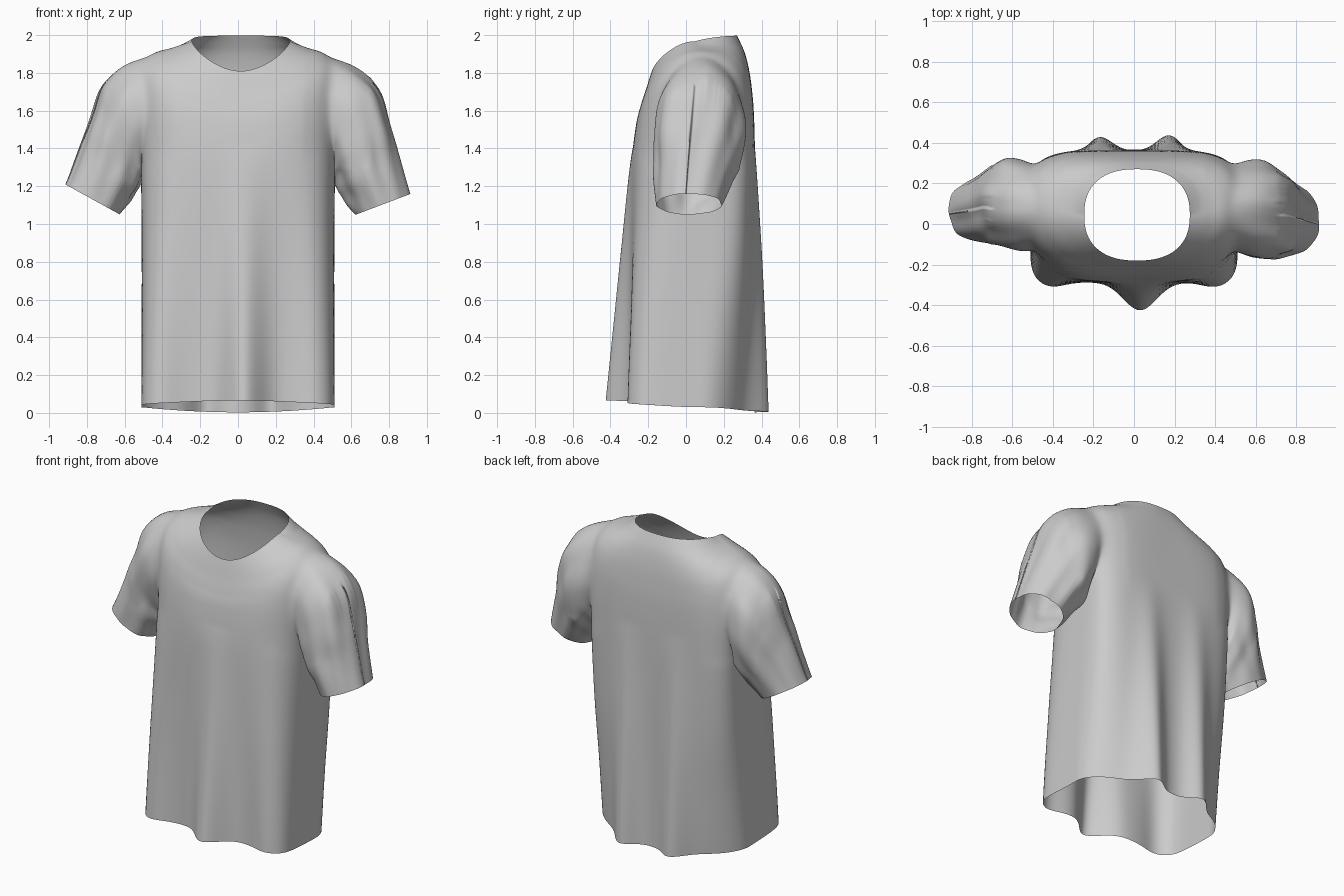
import bpy, bmesh
from math import sin, cos, pi, exp, atan2
from mathutils import Vector

cube = bpy.data.objects.get("Cube")
if cube:
    bpy.data.objects.remove(cube)

fabric = bpy.data.materials.new("light grey fabric")
fabric.use_nodes = True
GREY = (0.6, 0.6, 0.6, 1)
fabric.diffuse_color = GREY
fabric.node_tree.nodes["Principled BSDF"].inputs["Base Color"].default_value = GREY


def spline(points, t):
    """Smooth curve through evenly spaced control points, t in 0..1."""
    f = t * (len(points) - 1)
    i = min(int(f), len(points) - 2)
    f -= i
    p0, p1 = points[max(i - 1, 0)], points[i]
    p2, p3 = points[i + 1], points[min(i + 2, len(points) - 1)]
    return [b + 0.5 * f * (c - a + f * (2 * a - 5 * b + 4 * c - d + f * (3 * (b - c) + d - a)))
            for a, b, c, d in zip(p0, p1, p2, p3)]


def lobe(x, centre, width):
    return exp(-((x - centre) / width) ** 2)


# Torso rings, neck to hem: half width, side z, front y, front z, back y, back z,
# front squareness, back squareness
RINGS = [
    (0.26, 1.967, -0.18, 1.81, 0.27, 1.997, 2.4, 2.4),
    (0.36, 1.932, -0.195, 1.765, 0.31, 1.91, 2.5, 2.6),
    (0.45, 1.905, -0.215, 1.70, 0.335, 1.81, 2.6, 3.0),
    (0.515, 1.84, -0.24, 1.62, 0.35, 1.70, 2.8, 3.5),
    (0.525, 1.66, -0.265, 1.52, 0.36, 1.57, 3.0, 4.2),
    (0.515, 1.35, -0.285, 1.32, 0.365, 1.35, 3.2, 4.5),
    (0.51, 0.9, -0.287, 0.9, 0.365, 0.9, 4.2, 3.7),
    (0.51, 0.45, -0.287, 0.46, 0.362, 0.45, 5.8, 2.6),
    (0.512, 0.03, -0.287, 0.066, 0.36, 0.003, 8, 1.95),
]
COLS, ROWS = 176, 80


def torso_point(t, angle):
    rx, zs, yf, zf, yb, zb, nf, nb = spline(RINGS, t)
    c, s = cos(angle), sin(angle)
    y_end, z_end, n = (yf, zf, nf) if s < 0 else (yb, zb, nb)
    r = (abs(c) ** n + abs(s) ** n) ** (-1 / n)
    mid = 0.045 + 0.035 * min(1, t * 3)
    x = rx * c * r + 0.015 * max(0, 1 - t * 3)
    y = mid + abs(y_end - mid) * s * r
    # the neckline rises quickly behind the shoulders
    rise = s * s if s < 0 or z_end < zs else 1 - (1 - s) ** 2
    z = zs + (z_end - zs) * rise
    # hanging folds that deepen toward the hem
    depth = max(0, (1.42 - z) / 1.4) * min(1, abs(s) * 2)
    if s < 0:
        y -= depth * (0.143 * lobe(x, 0.03, 0.115)
                      + 0.03 * (lobe(x, 0.41, 0.1) + lobe(x, -0.42, 0.1)))
    else:
        y += depth * (0.085 * lobe(x, -0.175, 0.09) + 0.095 * lobe(x, 0.18, 0.09))
    return Vector((x, y, z))


# Torso
bm = bmesh.new()
grid = [[bm.verts.new(torso_point(r / ROWS, 2 * pi * c / COLS)) for c in range(COLS)]
        for r in range(ROWS + 1)]
for upper, lower in zip(grid, grid[1:]):
    for c in range(COLS):
        d = (c + 1) % COLS
        bm.faces.new((upper[c], lower[c], lower[d], upper[d]))

# Armholes
HOLE_Y, HOLE_Z, HOLE_RY, HOLE_RZ = 0.08, 1.58, 0.21, 0.3


def hole_angle(co):
    return atan2((co.z - HOLE_Z) / HOLE_RZ, (co.y - HOLE_Y) / HOLE_RY)


def in_hole(co):
    return abs(co.x) > 0.38 and \
        ((co.y - HOLE_Y) / HOLE_RY) ** 2 + ((co.z - HOLE_Z) / HOLE_RZ) ** 2 < 1


bmesh.ops.delete(bm, geom=[f for f in bm.faces if in_hole(f.calc_center_median())],
                 context='FACES')

# Sleeve rings, armhole to cuff: top x, top z, underarm x, underarm z, front y, back y
SLEEVE = [
    (0.51, 1.885, 0.51, 1.28, -0.13, 0.29),
    (0.65, 1.825, 0.50, 1.255, -0.165, 0.315),
    (0.75, 1.71, 0.51, 1.22, -0.175, 0.315),
    (0.805, 1.55, 0.54, 1.165, -0.175, 0.285),
    (0.85, 1.38, 0.58, 1.11, -0.165, 0.24),
    (0.915, 1.16, 0.625, 1.05, -0.155, 0.19),
]
STEPS = 30


def sleeve_point(s, a, side):
    tx, tz, bx, bz, yf, yb = spline(SLEEVE, s)
    if side < 0:
        yf += 0.07 * min(1, 2 * s)
        yb += 0.03 * s
        tx -= 0.035 * sin(pi * s)
        tz += 0.05 * s
    # lengthwise creases
    k = 1 + s * (1.2 - s) * (0.09 * sin(5 * a + 3 * s + side) + 0.06 * sin(9 * a - 5 * s + 2 * side)
                             + 0.03 * sin(4 * a + 17 * s))
    up, across = k * sin(a) / 2, k * cos(a) / 2
    return Vector((side * ((tx + bx) / 2 + (tx - bx) * up),
                   (yf + yb) / 2 + (yb - yf) * across,
                   (tz + bz) / 2 + (tz - bz) * up))


# Sleeves grown from the armhole edges
for side in (1, -1):
    edges = [e for e in bm.edges if e.is_boundary
             and all(v.co.x * side > 0.35 and 1.1 < v.co.z < 1.92 for v in e.verts)]
    ring = {v for e in edges for v in e.verts}
    info = {}
    for v in ring:
        a = hole_angle(v.co)
        v.co.y = HOLE_Y + HOLE_RY * cos(a)
        v.co.z = HOLE_Z + HOLE_RZ * sin(a)
        info[v] = (a, v.co - sleeve_point(0, a, side))
    for step in range(1, STEPS + 1):
        s = step / STEPS
        new_info, links = {}, {}
        for v, (a, gap) in info.items():
            w = bm.verts.new(sleeve_point(s, a, side) + gap * (1 - s) ** 4)
            links[v] = w
            new_info[w] = (a, gap)
        new_edges = []
        for e in edges:
            p, q = e.verts
            bm.faces.new((p, q, links[q], links[p]))
            new_edges.append(bm.edges.get((links[p], links[q])))
        edges, info = new_edges, new_info

# Soften the shoulder seam
seam = [v for v in bm.verts if not v.is_boundary and 0.36 < abs(v.co.x) < 0.7 and v.co.z > 1.3]
for _ in range(16):
    bmesh.ops.smooth_vert(bm, verts=seam, factor=0.5,
                          use_axis_x=True, use_axis_y=True, use_axis_z=True)
bmesh.ops.recalc_face_normals(bm, faces=bm.faces)
if sum(f.normal.y * f.calc_center_median().y for f in bm.faces) < 0:
    bmesh.ops.reverse_faces(bm, faces=bm.faces)

mesh = bpy.data.meshes.new("shirt")
bm.to_mesh(mesh)
bm.free()
mesh.materials.append(fabric)
shirt = bpy.data.objects.new("shirt", mesh)
bpy.context.collection.objects.link(shirt)
for p in mesh.polygons:
    p.use_smooth = True
